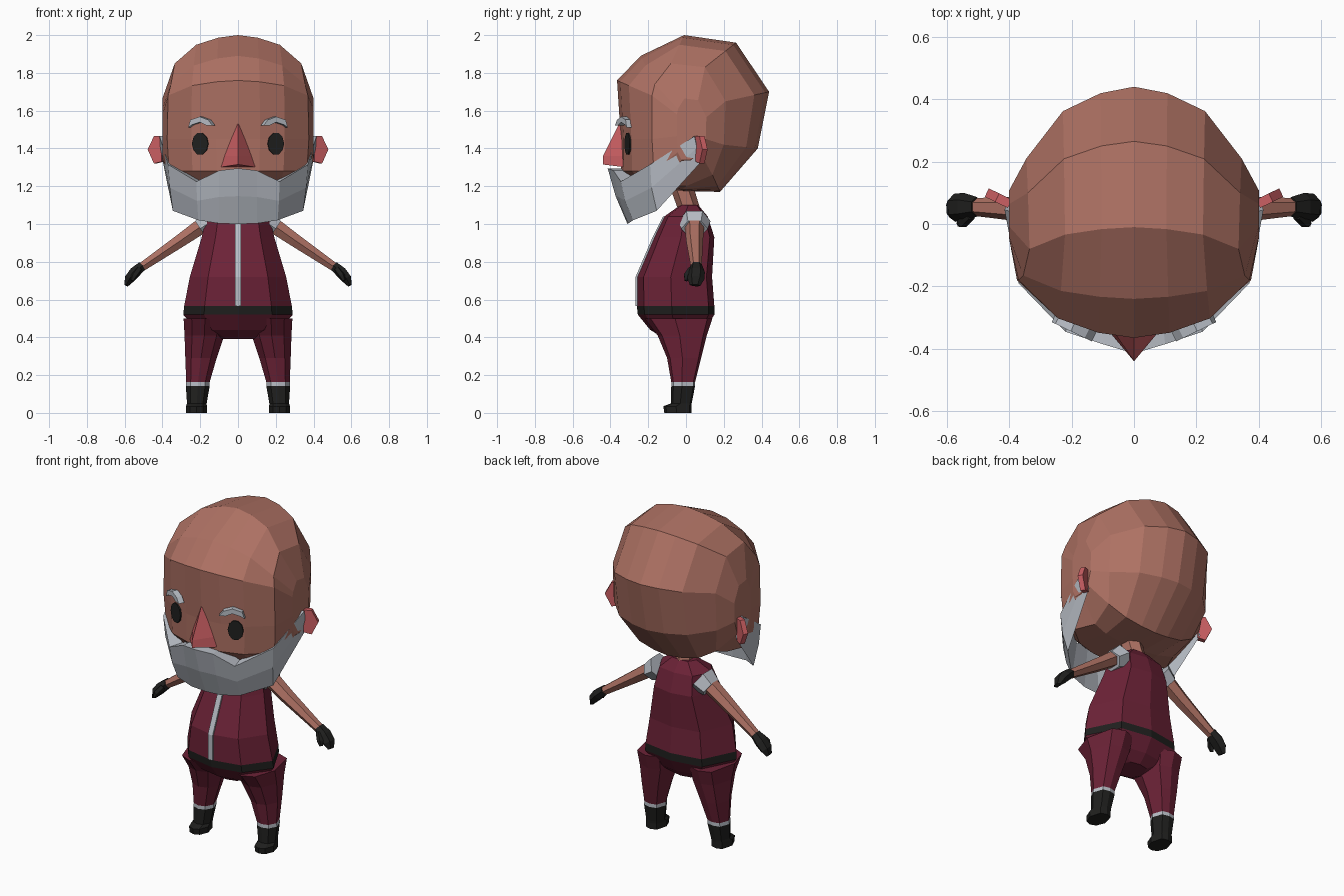
import bpy, bmesh, math
from mathutils import Vector, Matrix

if "Cube" in bpy.data.objects:
    bpy.data.objects.remove(bpy.data.objects["Cube"])


def colour(name, r, g, b):
    m = bpy.data.materials.new(name)
    m.diffuse_color = (r, g, b, 1)
    m.use_nodes = True
    m.node_tree.nodes["Principled BSDF"].inputs["Base Color"].default_value = m.diffuse_color
    return m


SKIN = colour("skin brown", 0.42, 0.165, 0.125)
PINK = colour("rosy pink", 0.60, 0.115, 0.125)
GREY = colour("light grey", 0.48, 0.51, 0.56)
MAROON = colour("maroon", 0.15, 0.016, 0.038)
BLACK = colour("charcoal", 0.014, 0.014, 0.013)


def loft(name, rings, mats, bands=None):
    """Skin closed rings of points; bands gives the material index of each span."""
    bm = bmesh.new()
    vs = [[bm.verts.new(p) for p in r] for r in rings]
    n = len(rings[0])
    for i in range(len(rings) - 1):
        for k in range(n):
            f = bm.faces.new((vs[i][k], vs[i][(k + 1) % n],
                              vs[i + 1][(k + 1) % n], vs[i + 1][k]))
            f.material_index = bands[i] if bands else 0
    for r, b in ((vs[0], 0), (vs[-1], -1)):
        bm.faces.new(r).material_index = bands[b] if bands else 0
    bmesh.ops.recalc_face_normals(bm, faces=bm.faces)
    me = bpy.data.meshes.new(name)
    bm.to_mesh(me)
    bm.free()
    for m in mats:
        me.materials.append(m)
    ob = bpy.data.objects.new(name, me)
    bpy.context.collection.objects.link(ob)
    return ob


def plate(name, outline, thick, centre, yaw, mat):
    """Flat xz outline, thickened along y, turned about z and moved."""
    M = Matrix.Translation(centre) @ Matrix.Rotation(yaw, 4, 'Z')
    return loft(name, [[M @ Vector((x, y, z)) for x, z in outline]
                       for y in (-thick / 2, thick / 2)], [mat])


SECTION = [(0, -1), (.62, -.82), (1, -.1), (.66, .85), (0, 1),
           (-.66, .85), (-1, -.1), (-.62, -.82)]


def flat_ring(z, cx, hx, yf, yb):
    cy, hy = (yf + yb) / 2, (yb - yf) / 2
    return [(cx + hx * a, cy + hy * b, z) for a, b in SECTION]


def tube(name, path, s, mats, bands=None, n=6):
    """Limb along points (x, y, z, depth radius in y, radius across)."""
    pts = [Vector((s * p[0], p[1], p[2])) for p in path]
    rings = []
    for i, c in enumerate(pts):
        d = (pts[min(i + 1, len(pts) - 1)] - pts[max(i - 1, 0)]).normalized()
        u = Vector((0, 1, 0))
        u = (u - d * u.dot(d)).normalized()
        v = d.cross(u)
        angles = [2 * math.pi * k / n for k in range(n)]
        rings.append([c + u * path[i][3] * math.cos(a) + v * path[i][4] * math.sin(a)
                      for a in angles])
    return loft(name, rings, mats, bands)


# Head: middle profile (y, z) blended out to a side profile (x, y, z)
mid = [(-.25, 1.19), (-.345, 1.28), (-.345, 1.45), (-.365, 1.76), (-.24, 1.89), (-.01, 2.0),
       (.265, 1.96), (.44, 1.70), (.38, 1.40), (.18, 1.17), (-.03, 1.175)]
side = [(.33, -.12, 1.20), (.365, -.17, 1.28), (.375, -.18, 1.45), (.37, -.18, 1.68),
        (.355, -.165, 1.74), (.335, -.08, 1.85), (.34, .10, 1.83), (.345, .21, 1.65),
        (.345, .20, 1.42), (.30, .14, 1.26), (.28, .0, 1.20)]


def head_column(fx, f):
    return [Vector((sx * fx, sy + (cy - sy) * f, sz + (cz - sz) * f))
            for (cy, cz), (sx, sy, sz) in zip(mid, side)]


def cheek(s):
    return [Vector((s * .40, .04 + (y - .04) * .4, 1.48 + (z - 1.48) * .5)) for x, y, z in side]


columns = [(-1, 0), (-.66, .66), (-.31, .91), (0, 1), (.31, .91), (.66, .66), (1, 0)]
loft("head", [cheek(-1)] + [head_column(*c) for c in columns] + [cheek(1)], [SKIN])
tube("neck", [(0, .03, 1.04, .055, .055), (0, -.03, 1.22, .06, .06)], 1, [SKIN])

# Beard: wedge sections from ear to ear
top = [(0, -.415, 1.295), (.10, -.385, 1.283), (.22, -.345, 1.225),
       (.37, -.19, 1.315), (.415, .045, 1.465)]
low = [(0, -.31, 1.0), (.10, -.305, 1.003), (.21, -.28, 1.02),
       (.345, -.155, 1.07), (.40, .09, 1.34)]


def wedge(i, s):
    (a, b, c), (d, e, f) = top[i], low[i]
    return [(s * a, b, c), (s * (a + d) / 2 * 1.01, (b + e) / 2 - .01, (c + f) / 2),
            (s * d, e, f), (s * a * .88, b * .75, c)]


loft("beard", [wedge(i, -1) for i in (4, 3, 2, 1)] + [wedge(i, 1) for i in range(5)], [GREY])

# Nose: faceted pyramid
loft("nose", [[(0, -.355, 1.53), (.008, -.34, 1.53), (-.008, -.34, 1.53)],
              [(0, -.44, 1.36), (.075, -.33, 1.36), (-.075, -.33, 1.36)],
              [(0, -.44, 1.315), (.10, -.32, 1.30), (-.10, -.32, 1.30)]], [PINK])

oval = [(.045 * math.cos(k * math.pi / 5), .06 * math.sin(k * math.pi / 5)) for k in range(10)]
brow = [(-.075, -.035), (-.05, -.005), (0, .012), (.055, -.004), (.068, -.045),
        (.045, -.03), (0, -.017), (-.04, -.035)]
ear = [(0, .07), (.045, .07), (.082, 0), (.045, -.075), (0, -.065)]

for s, tag in ((-1, "left"), (1, "right")):
    def flip(o):
        return [(s * x, z) for x, z in o]
    # Face details
    plate(tag + "_eye", oval, .009, (s * .2, -.308, 1.425), s * .32, BLACK)
    plate(tag + "_eyebrow", flip(brow), .035, (s * .195, -.328, 1.556), s * .45, GREY)
    plate(tag + "_ear", flip(ear), .03, (s * .398, .065, 1.395), s * .45, PINK)

    # Arm with sleeve cuff, mitten and thumb
    tube(tag + "_sleeve_cuff", [(.14, .045, 1.015, .085, .075), (.20, .045, .975, .07, .055)],
         s, [GREY])
    tube(tag + "_arm", [(.15, .045, 1.02, .055, .05), (.30, .045, .915, .045, .04),
                        (.52, .055, .765, .028, .026)], s, [SKIN])
    tube(tag + "_hand", [(.505, .055, .78, .032, .028), (.545, .055, .745, .045, .034),
                         (.575, .052, .71, .045, .03), (.592, .048, .675, .028, .012)],
         s, [BLACK])
    tube(tag + "_thumb", [(.525, .03, .76, .02, .018), (.55, .005, .725, .02, .018),
                          (.56, .0, .70, .01, .01)], s, [BLACK], n=5)

    # Leg with trouser, cuff band and boot
    leg = [(.50, .175, .113, -.22, .14), (.41, .178, .105, -.15, .11),
           (.29, .196, .083, -.10, .08), (.163, .212, .062, -.078, .048),
           (.142, .213, .063, -.078, .048), (.05, .218, .052, -.08, .03),
           (.035, .22, .055, -.12, .03), (0, .22, .055, -.115, .03)]
    loft(tag + "_leg", [flat_ring(z, s * c, h, a, b) for z, c, h, a, b in leg],
         [MAROON, GREY, BLACK], [0, 0, 0, 1, 2, 2, 2])

# Torso with belt band
body = [(.39, .09, -.11, .05), (.44, .22, -.19, .10), (.52, .29, -.255, .15),
        (.565, .285, -.26, .15), (.72, .255, -.26, .138), (.93, .192, -.17, .15),
        (1.04, .168, -.115, .115), (1.10, .08, -.03, .065)]
loft("torso", [flat_ring(z, 0, w, a, b) for z, w, a, b in body],
     [MAROON, BLACK], [0, 0, 1, 0, 0, 0, 0])

# Front placket strip following the belly
loft("front_strip", [[(-.016, y - .007, z), (.016, y - .007, z), (.016, y + .01, z),
                      (-.016, y + .01, z)]
                     for z, y in ((.567, -.26), (.72, -.26), (.93, -.17), (1.04, -.115))], [GREY])
